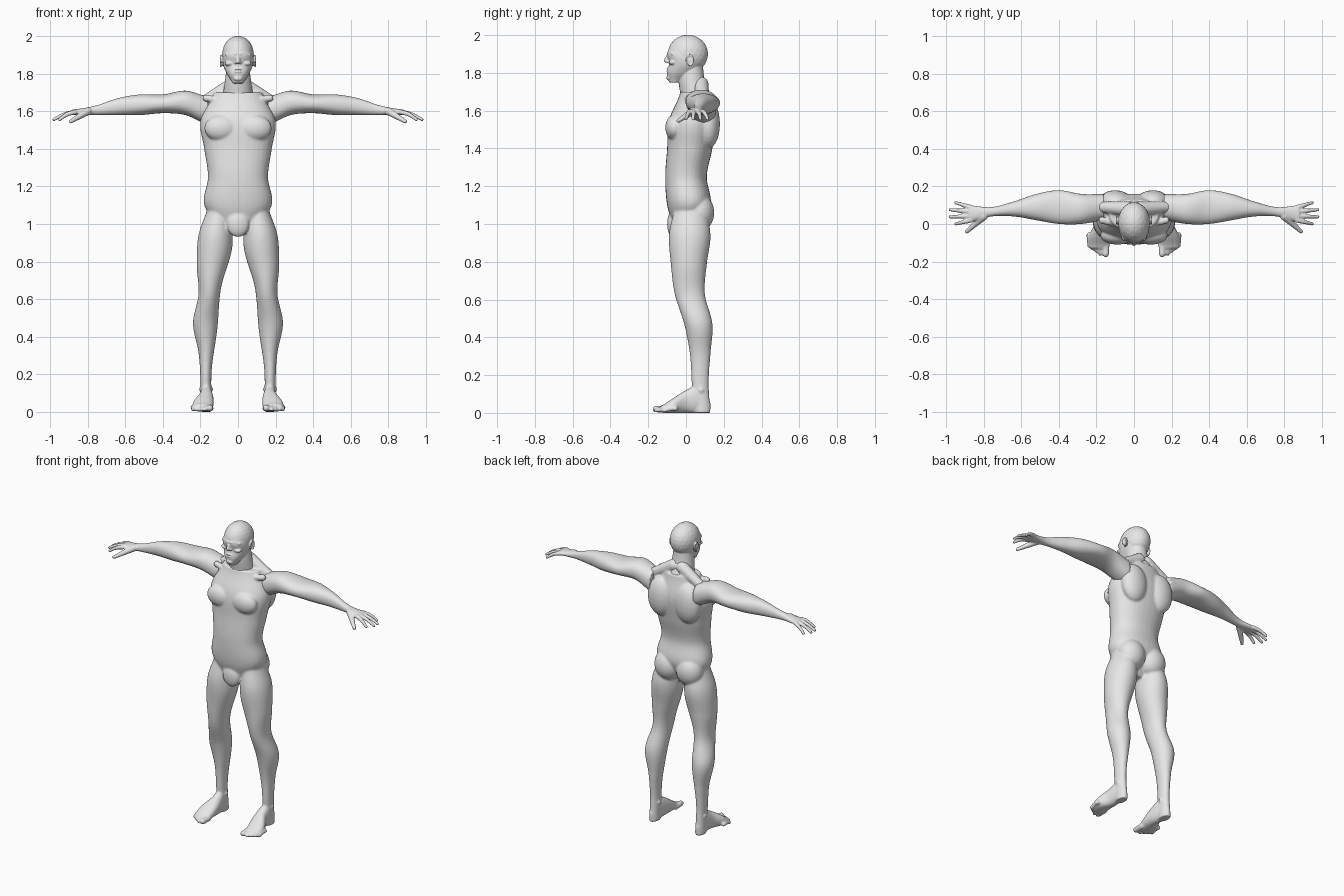
import bpy
import bmesh
from math import cos, sin, pi, copysign
from mathutils import Matrix, Vector

default_cube = bpy.data.objects.get("Cube")
if default_cube:
    bpy.data.objects.remove(default_cube)

# Single material
skin = bpy.data.materials.new("plain grey")
skin.use_nodes = True
skin.diffuse_color = (.8, .8, .8, 1)
shader = skin.node_tree.nodes["Principled BSDF"]
shader.inputs["Base Color"].default_value = skin.diffuse_color


def sample(profile, position):
    """Read a smooth curve through evenly spaced values; position runs from 0 to 1."""
    last = len(profile) - 1
    index = min(int(position * last), last - 1)
    t = position * last - index
    before, after = profile[max(index - 1, 0)], profile[min(index + 2, last)]
    start, end = profile[index], profile[index + 1]
    start_slope, end_slope = (end - before) / 2, (after - start) / 2
    ease = t * t * (3 - 2 * t)
    bend = t * (1 - t) * (start_slope * (1 - t) - end_slope * t)
    return start + (end - start) * ease + bend


def rounded(angle_value, power):
    return copysign(abs(angle_value) ** power, angle_value)


def loft(mesh, axis, first, last, limits, power=.9, sections=48, sides=32):
    """Skin rounded sections along an axis; limits are four side profiles."""
    rings = []
    for section in range(sections + 1):
        position = section / sections
        left, right, near, far = (sample(profile, position) for profile in limits)
        ring = []
        for side in range(sides):
            angle = 2 * pi * side / sides
            across = rounded(cos(angle), power)
            along = rounded(sin(angle), power)
            point = [(left + right + (right - left) * across) / 2,
                     (near + far + (far - near) * along) / 2]
            point.insert(axis, first + (last - first) * position)
            ring.append(mesh.verts.new(point))
        rings.append(ring)
    faces = [mesh.faces.new(rings[0]), mesh.faces.new(rings[-1])]
    for low, high in zip(rings, rings[1:]):
        for side in range(sides):
            following = (side + 1) % sides
            corners = low[side], low[following], high[following], high[side]
            faces.append(mesh.faces.new(corners))
    bmesh.ops.recalc_face_normals(mesh, faces=faces)


def both_sides(half_width):
    return [-value for value in half_width], half_width


def ball(mesh, centre, radii):
    matrix = Matrix.Translation(centre) @ Matrix.Diagonal((*radii, 1))
    bmesh.ops.create_icosphere(mesh, subdivisions=3, radius=1, matrix=matrix)


def limb(mesh, start, end, start_radius, end_radius, arch=0, steps=14):
    """Tapered round limb, optionally arched upward in the middle."""
    for step in range(steps + 1):
        position = step / steps
        centre = Vector(start).lerp(Vector(end), position)
        centre.z += arch * sin(pi * position)
        radius = start_radius + (end_radius - start_radius) * position
        ball(mesh, centre, (radius, radius, radius))


def finish(name, source, voxel, smoothing):
    """Mirror the half, fuse all volumes into one skin and relax it."""
    mesh = bpy.data.meshes.new(name)
    source.to_mesh(mesh)
    source.free()
    mesh.materials.append(skin)
    part = bpy.data.objects.new(name, mesh)
    bpy.context.collection.objects.link(part)
    mirror = part.modifiers.new("Mirror", "MIRROR")
    mirror.use_mirror_merge = False
    fuse = part.modifiers.new("Fuse", "REMESH")
    fuse.mode = "VOXEL"
    fuse.voxel_size = voxel
    fuse.use_smooth_shade = True
    relax = part.modifiers.new("Relax", "SMOOTH")
    relax.factor = .5
    relax.iterations = smoothing


# Torso, from crotch to collar
body = bmesh.new()
torso_front = [-.06, -.1, -.11, -.1, -.09, -.03]
torso_back = [.05, .13, .11, .14, .16, .13]
torso_sides = both_sides([.08, .18, .16, .18, .2, .13])
loft(body, 2, .95, 1.7, (*torso_sides, torso_front, torso_back))

# Muscles
chest = Vector((.09, -.06, 1.51))
ball(body, chest, (.09, .05, .07))
shoulder_blade = Vector((.1, .12, 1.53))
ball(body, shoulder_blade, (.09, .06, .13))
buttock = Vector((.08, .07, 1.06))
ball(body, buttock, (.09, .08, .1))
groin = Vector((0, -.07, 1))
ball(body, groin, (.06, .03, .07))
neck_side, shoulder_top = (.03, .08, 1.74), (.17, .09, 1.66)
limb(body, neck_side, shoulder_top, .04, .03)
collar_centre, collar_end = (.02, -.02, 1.65), (.17, .02, 1.67)
limb(body, collar_centre, collar_end, .01, .02)

# Leg, from sole to hip
leg_inner = [.14, .14, .11, .09, .03, .04]
leg_outer = [.2, .2, .21, .24, .21, .22, .21, .16]
leg_front = [.04, .03, .02, -.01, -.06, -.08, -.09, -.06]
leg_back = [.13, .12, .13, .14, .1, .11, .13, .1]
loft(body, 2, 0, 1.1, (leg_inner, leg_outer, leg_front, leg_back), power=1)
ankle = Vector((.17, .08, .12))
ball(body, ankle, (.04, .02, .02))

# Foot, from heel to toe roots
foot_inner = [.16, .14, .13, .13, .14]
foot_outer = [.18, .2, .21, .24, .24]
foot_bottom = [.02, 0, 0, 0, 0]
foot_top = [.06, .14, .12, .08, .04]
loft(body, 1, .13, -.13, (foot_inner, foot_outer, foot_bottom, foot_top))

# Toes
limb(body, (.15, -.1, .02), (.15, -.16, .02), .02, .018)
for toe in range(4):
    tip = Vector((.18 + .02 * toe, -.16 + .015 * toe, .012))
    root = tip + Vector((0, .06, .01))
    limb(body, root, tip, .013, .011, arch=.005)
finish("torso_and_legs", body, .006, 8)

# Arm, from shoulder to knuckles
arm = bmesh.new()
arm_front = [.02, 0, 0, .02, .04, .04, .01]
arm_back = [.16, .16, .18, .16, .12, .09, .1]
arm_bottom = [1.53, 1.58, 1.59, 1.58, 1.58, 1.58, 1.58]
arm_top = [1.68, 1.71, 1.69, 1.69, 1.67, 1.63, 1.61]
loft(arm, 0, .16, .88, (arm_front, arm_back, arm_bottom, arm_top))

# Fingers and thumb
for finger in range(4):
    root = Vector((.87, .02 + .023 * finger, 1.595))
    reach = .98 if finger in (1, 2) else .95
    tip = Vector((reach, .038 * finger, 1.556))
    limb(arm, root, tip, .014, .009, arch=.008)
limb(arm, (.8, .04, 1.6), (.89, -.04, 1.546), .021, .011)
finish("arms", arm, .005, 4)

# Neck
head = bmesh.new()
neck_sides = both_sides([.08, .07, .06])
loft(head, 2, 1.68, 1.84, (*neck_sides, [-.03, -.04, -.04], [.13, .1, .09]), power=1)

# Skull and jaw
ball(head, (0, .01, 1.9), (.085, .107, .102))
jaw_sides = both_sides([.03, .06, .08, .08, .06])
jaw_front = [-.09, -.1, -.09, -.1, -.08]
jaw_back = [-.03, .05, .08, .08, .05]
loft(head, 2, 1.75, 1.95, (*jaw_sides, jaw_front, jaw_back))

# Face
nose_bridge, nose_tip = (0, -.09, 1.9), (0, -.105, 1.865)
limb(head, nose_bridge, nose_tip, .009, .012)
nostril = Vector((.012, -.096, 1.86))
ball(head, nostril, (.008, .01, .007))
brow_inner, brow_outer = (.01, -.095, 1.905), (.06, -.07, 1.9)
limb(head, brow_inner, brow_outer, .008, .008, arch=.005)
cheekbone = Vector((.045, -.07, 1.855))
ball(head, cheekbone, (.026, .02, .014))
eye = Vector((.033, -.08, 1.886))
ball(head, eye, (.014, .012, .008))
for lip_height in (1.81, 1.822):
    ball(head, (0, -.094, lip_height), (.022, .01, .005))
chin = Vector((0, -.09, 1.775))
ball(head, chin, (.024, .014, .015))

# Ear with a raised rim
ear = Vector((.085, .02, 1.867))
ball(head, ear, (.008, .018, .028))
for step in range(25):
    angle = pi * (step / 16 - .5)
    rim = ear + Vector((.007, .018 * cos(angle), .028 * sin(angle)))
    ball(head, rim, (.005, .005, .005))
finish("head", head, .0035, 3)
